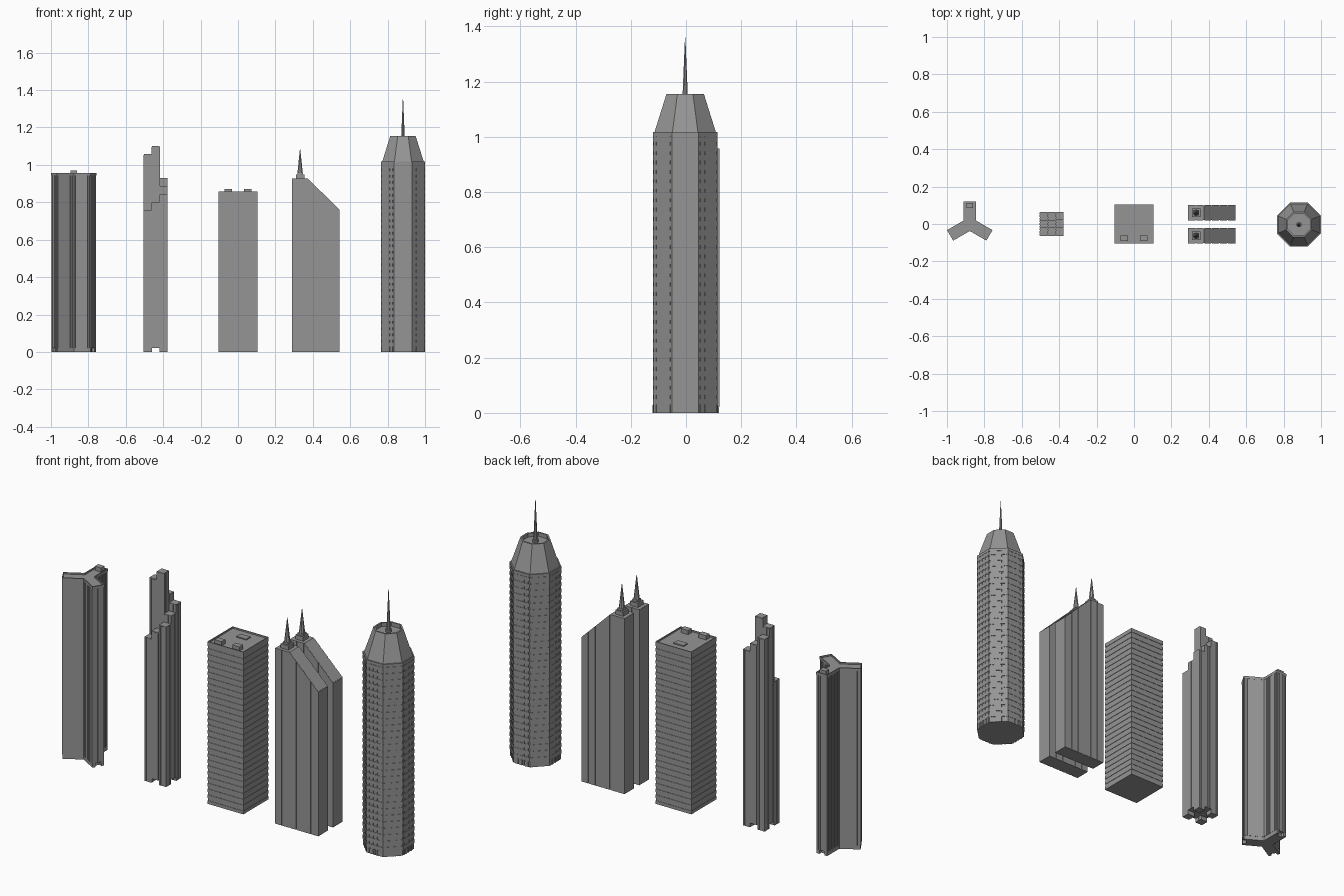
import bpy, bmesh
from math import sin, cos, pi, radians, hypot, atan2
from mathutils import Matrix, Vector

if "Cube" in bpy.data.objects:
    bpy.data.objects.remove(bpy.data.objects["Cube"])

concrete = bpy.data.materials.new("dark_concrete")
concrete.diffuse_color = (.3, .3, .3, 1)
concrete.use_nodes = True
concrete.node_tree.nodes["Principled BSDF"].inputs["Base Color"].default_value = concrete.diffuse_color


def finish(name, bm):
    bmesh.ops.recalc_face_normals(bm, faces=bm.faces[:])
    me = bpy.data.meshes.new(name)
    bm.to_mesh(me)
    bm.free()
    me.materials.append(concrete)
    ob = bpy.data.objects.new(name, me)
    bpy.context.collection.objects.link(ob)
    return ob


def add_box(bm, c, s, ang=0):
    m = Matrix.Translation(c) @ Matrix.Rotation(ang, 4, 'Z') @ Matrix.Diagonal((*s, 1))
    bmesh.ops.create_cube(bm, size=1, matrix=m)


def box(name, c, s, ang=0):
    bm = bmesh.new()
    add_box(bm, c, s, ang)
    return finish(name, bm)


def add_prism(bm, pts, z0, z1, axis='Z'):
    f = (lambda a, b, h: (a, b, h)) if axis == 'Z' else (lambda a, b, h: (a, h, b))
    lo = [bm.verts.new(f(a, b, z0)) for a, b in pts]
    hi = [bm.verts.new(f(a, b, z1)) for a, b in pts]
    n = len(pts)
    bm.faces.new(lo[::-1])
    top = bm.faces.new(hi)
    for i in range(n):
        bm.faces.new((lo[i], lo[(i + 1) % n], hi[(i + 1) % n], hi[i]))
    return top


def sink_roof(bm, top, rim, depth):
    bmesh.ops.recalc_face_normals(bm, faces=bm.faces[:])
    bmesh.ops.inset_region(bm, faces=[top], thickness=rim)
    r = bmesh.ops.extrude_discrete_faces(bm, faces=[top])
    bmesh.ops.translate(bm, verts=r['faces'][0].verts[:], vec=(0, 0, -depth))


def ngon(cx, cy, apothem, n):
    r = apothem / cos(pi / n)
    return [(cx + r * cos(2 * pi * (i + .5) / n), cy + r * sin(2 * pi * (i + .5) / n)) for i in range(n)]


def add_ribs(bm, pts, z0, z1, spacing, width, depth):
    # vertical strips spread along every wall of a footprint
    for i, (ax, ay) in enumerate(pts):
        bx, by = pts[(i + 1) % len(pts)]
        L = hypot(bx - ax, by - ay)
        k = max(1, round(L / spacing))
        for j in range(k):
            t = (j + .5) / k
            x, y = ax + (bx - ax) * t, ay + (by - ay) * t
            add_box(bm, (x, y, (z0 + z1) / 2), (width, depth * 2, z1 - z0), atan2(by - ay, bx - ax))


def add_floors(bm, pts, z0, z1, n, fill):
    step = (z1 - z0) / n
    for i in range(n):
        add_prism(bm, pts, z0 + i * step, z0 + (i + fill) * step)


def spire(name, x, y, z0, z1, r, n):
    bm = bmesh.new()
    bmesh.ops.create_cone(bm, cap_ends=True, segments=n, radius1=r, radius2=r * .08, depth=z1 - z0,
                          matrix=Matrix.Translation((x, y, (z0 + z1) / 2)) @ Matrix.Rotation(pi / n, 4, 'Z'))
    return finish(name, bm)


# Three-armed tower
def tri_plan(length, hw):
    pts = []
    for a in (90, 210, 330):
        d = Vector((cos(radians(a)), sin(radians(a))))
        s = Vector((-d.y, d.x))
        notch = Vector((cos(radians(a + 60)), sin(radians(a + 60)))) * (hw / sin(radians(60)))
        for p in (d * length - s * hw, d * length + s * hw, notch):
            pts.append((-.878 + p.x, p.y))
    return pts


bm = bmesh.new()
add_prism(bm, tri_plan(.1195, .0305), 0, .945)
shaft = finish("three_arm_shaft", bm)
bm = bmesh.new()
for a in (90, 210, 330):
    d = (cos(radians(a)), sin(radians(a)))
    add_box(bm, (-.878 + d[0] * .118, d[1] * .118, .006), (.03, .03, .03), radians(a))
cutter = finish("doorway_cutter", bm)
cutter.hide_render = True
cutter.hide_set(True)
mod = shaft.modifiers.new("doorways", 'BOOLEAN')
mod.operation, mod.object, mod.solver = 'DIFFERENCE', cutter, 'EXACT'
bm = bmesh.new()
top = add_prism(bm, tri_plan(.1215, .0325), .943, .957)
sink_roof(bm, top, .006, .008)
finish("three_arm_parapet", bm)
bm = bmesh.new()
add_ribs(bm, tri_plan(.1195, .0305), .022, .945, .0125, .007, .002)
finish("three_arm_ribs", bm)
box("three_arm_roof_unit", (-.878, .099, .96), (.036, .028, .022))

# Bundled tower: nine tubes climbing in a spiral to the centre
cell = .0425
spiral = [(-1, -1), (0, -1), (1, -1), (1, 0), (1, 1), (0, 1), (-1, 1), (-1, 0), (0, 0)]
for k, (i, j) in enumerate(spiral):
    h = .76 + .0425 * k
    z0 = 0 if i * j else .022          # passages through the middle of each side
    x, y, w = -.44 + i * cell, j * cell, cell / 2 - .0004
    plan = [(x - w, y - w), (x + w, y - w), (x + w, y + w), (x - w, y + w)]
    bm = bmesh.new()
    add_prism(bm, plan, z0, h)
    add_ribs(bm, plan, z0, h - .004, .014, .009, .001)
    finish(f"bundled_tube_{k}", bm)


# Square tower with floor bands
def square(h):
    return [(-h, -h), (h, -h), (h, h), (-h, h)]


bm = bmesh.new()
add_prism(bm, square(.103), 0, .84)
finish("square_core", bm)
bm = bmesh.new()
add_floors(bm, square(.105), 0, .835, 27, .55)
finish("square_floor_bands", bm)
bm = bmesh.new()
sink_roof(bm, add_prism(bm, square(.105), .835, .857), .006, .008)
finish("square_roof", bm)
for sx in (-1, 1):
    box("square_roof_unit", (sx * .052, -.077, .86), (.042, .03, .022))
box("square_roof_pad", (0, .045, .851), (.058, .034, .008))

# Twin slabs with sloped tops, panelled walls and masts
x0, kink, x1, crest, eave = .2885, .373, .5415, .927, .762


def top_z(x):
    return min(crest, crest - (x - kink) * (crest - eave) / (x1 - kink))


def slab_profile(a, b, drop):
    mid = [(kink, crest - drop)] if a < kink < b else []
    return [(a, 0), (b, 0), (b, top_z(b) - drop)] + mid + [(a, top_z(a) - drop)]


for side, yc in (("front", -.0625), ("back", .0605)):
    bm = bmesh.new()
    add_prism(bm, slab_profile(x0 + .002, x1 - .002, 0), yc - .038, yc + .038, 'Y')
    finish(f"slab_{side}", bm)
    bm = bmesh.new()
    pitch = (x1 - x0) / 6
    for i in range(6):
        a = x0 + i * pitch
        add_prism(bm, slab_profile(a + (.003 if i else 0), a + pitch - (.003 if i < 5 else 0), .0004),
                  yc - .0405, yc + .0405, 'Y')
    finish(f"slab_panels_{side}", bm)
    box(f"mast_base_{side}", (.332, yc, .937), (.046, .046, .024))
    box(f"mast_step_{side}", (.332, yc, .953), (.03, .03, .012))
    spire(f"mast_{side}", .332, yc, .957, 1.083, .0155, 8)

# Octagonal tower
cx, cy = .882, -.003
bm = bmesh.new()
add_prism(bm, ngon(cx, cy, .115, 8), 0, 1.015)
finish("octagon_core", bm)
bm = bmesh.new()
add_floors(bm, ngon(cx, cy, .117, 8), .03, 1.015, 29, .6)
add_prism(bm, ngon(cx, cy, .117, 8), 1.003, 1.018)
finish("octagon_floor_bands", bm)
bm = bmesh.new()
add_ribs(bm, ngon(cx, cy, .115, 8), 0, 1.01, .024, .007, .0015)
finish("octagon_mullions", bm)
bm = bmesh.new()
top = add_prism(bm, ngon(cx, cy, .111, 8), 1.017, 1.155)
for v in top.verts:
    v.co.x = cx + (v.co.x - cx) * .61
    v.co.y = cy + (v.co.y - cy) * .61
sink_roof(bm, top, .009, .02)
finish("octagon_crown", bm)
bm = bmesh.new()
add_prism(bm, ngon(cx, cy, .014, 8), 1.13, 1.15)
finish("octagon_mast_base", bm)
spire("octagon_mast", cx, cy, 1.145, 1.36, .0105, 8)
# entrance posts
for k in range(4):
    a = k * pi / 2
    for t in (-.022, 0, .022):
        box("entrance_post", (cx + .115 * cos(a) - t * sin(a), cy + .115 * sin(a) + t * cos(a), .014),
            (.006, .008, .028), a)
